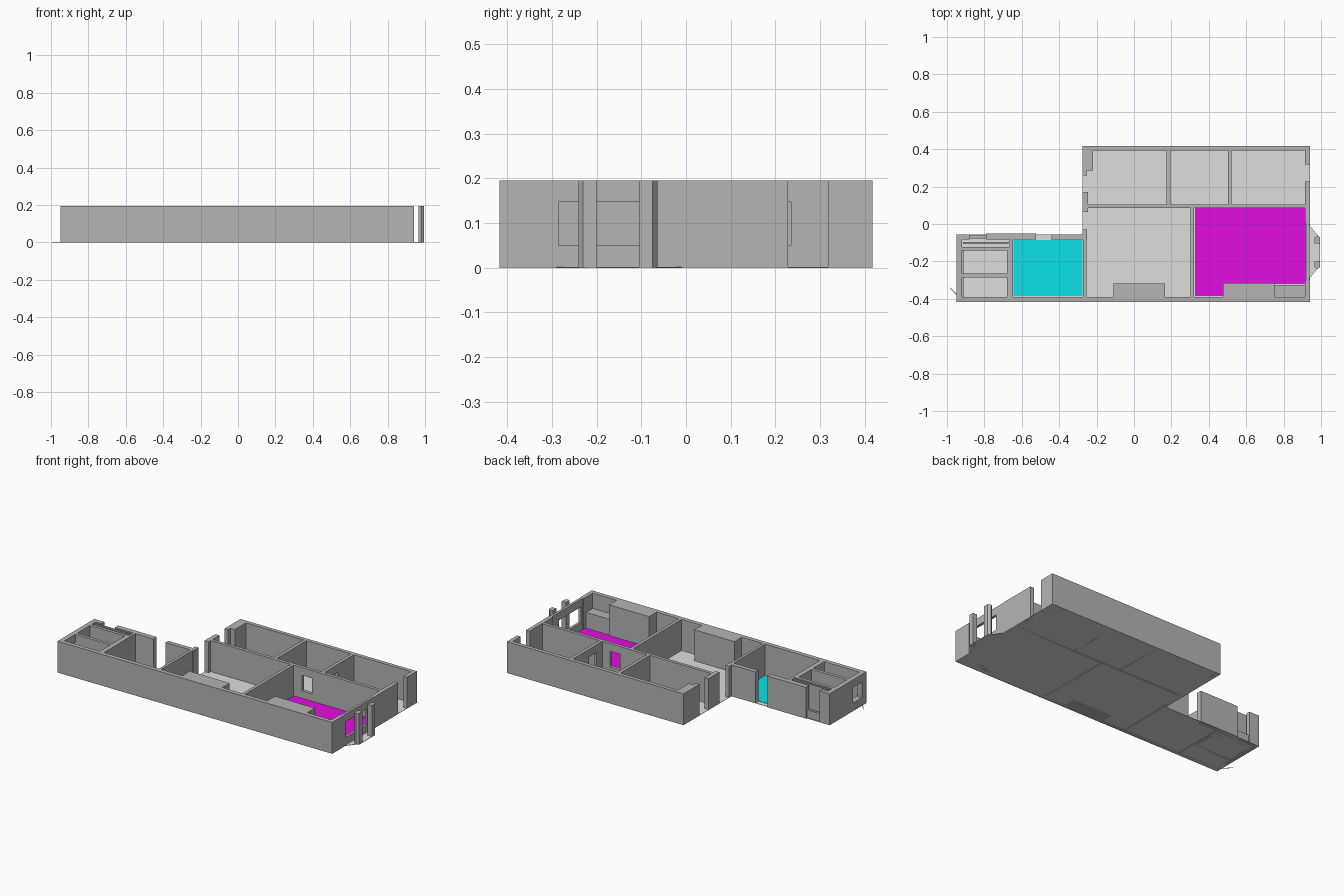
import bpy, bmesh

if "Cube" in bpy.data.objects:
    bpy.data.objects.remove(bpy.data.objects["Cube"])

H = 0.195            # wall height
SILL, HEAD = 0.05, 0.147


def material(name, rgb):
    m = bpy.data.materials.new(name)
    m.diffuse_color = (*rgb, 1)
    m.use_nodes = True
    m.node_tree.nodes["Principled BSDF"].inputs["Base Color"].default_value = m.diffuse_color
    return m


WALL = material("wall_grey", (0.46, 0.46, 0.46))
FLOOR = material("floor_light_grey", (0.73, 0.73, 0.73))
MAGENTA = material("magenta_floor_paint", (0.76, 0.004, 0.76))
CYAN = material("cyan_floor_paint", (0.004, 0.76, 0.79))


def prism(name, pts, z0, z1, mat):
    """Extrude a flat outline from z0 to z1."""
    bm = bmesh.new()
    face = bm.faces.new([bm.verts.new((x, y, z0)) for x, y in pts])
    up = bmesh.ops.extrude_face_region(bm, geom=[face])["geom"]
    for v in up:
        if isinstance(v, bmesh.types.BMVert):
            v.co.z = z1
    bmesh.ops.recalc_face_normals(bm, faces=bm.faces)
    me = bpy.data.meshes.new(name)
    bm.to_mesh(me)
    bm.free()
    me.materials.append(mat)
    ob = bpy.data.objects.new(name, me)
    bpy.context.collection.objects.link(ob)
    return ob


def box(name, x0, x1, y0, y1, z0=0, z1=H, mat=WALL):
    return prism(name, [(x0, y0), (x1, y0), (x1, y1), (x0, y1)], z0, z1, mat)


def window_wall(name, x0, x1, y0, y1, a, b):
    """Wall along its longer side with a rectangular opening from a to b."""
    if x1 - x0 > y1 - y0:
        spans = [(x0, a, y0, y1), (b, x1, y0, y1), (a, b, y0, y1)]
    else:
        spans = [(x0, x1, y0, a), (x0, x1, b, y1), (x0, x1, a, b)]
    box(name + "_start", *spans[0])
    box(name + "_end", *spans[1])
    box(name + "_sill", *spans[2], 0, SILL)
    box(name + "_lintel", *spans[2], HEAD, H)


# Floors
box("main_floor", -0.275, 0.94, -0.417, 0.417, 0, 0.002, FLOOR)
box("wing_floor", -0.945, -0.275, -0.417, -0.055, 0, 0.002, FLOOR)
prism("bay_floor", [(0.94, -0.29), (0.995, -0.22), (0.995, -0.075), (0.94, -0.01)], 0, 0.002, FLOOR)
prism("step_edge", [(-0.945, -0.385), (-0.945, -0.375), (-0.995, -0.33)], 0, 0.002, FLOOR)
prism("magenta_room_floor",
      [(0.325, -0.385), (0.475, -0.385), (0.475, -0.32), (0.92, -0.32), (0.92, 0.085), (0.325, 0.085)],
      0.002, 0.004, MAGENTA)
box("cyan_room_floor", -0.645, -0.275, -0.385, -0.085, 0.002, 0.004, CYAN)

# Outer walls
box("front_wall", -0.95, 0.94, -0.417, -0.39)
box("back_wall", -0.275, 0.94, 0.393, 0.417)
box("left_wall_back", -0.275, -0.25, 0.26, 0.393)
box("left_wall_pier", -0.25, -0.22, 0.285, 0.393)
box("left_wall_middle", -0.275, -0.247, 0.065, 0.17)
box("left_wall_front_pier", -0.275, -0.25, -0.085, -0.03)
box("left_wall_front", -0.272, -0.255, -0.39, -0.085)
box("right_wall_back", 0.915, 0.94, 0.318, 0.393)
box("right_wall_middle", 0.915, 0.94, 0.0, 0.228)
window_wall("bay_wall", 0.922, 0.938, -0.30, 0.0, -0.285, -0.07)
box("right_wall_front", 0.915, 0.94, -0.39, -0.30)

# Inner walls
window_wall("corridor_wall", -0.25, 0.915, 0.085, 0.105, 0.38, 0.45)
box("back_partition_left", 0.175, 0.195, 0.105, 0.393)
window_wall("back_partition_right", 0.502, 0.522, 0.105, 0.393, 0.16, 0.235)
box("living_partition", 0.303, 0.322, -0.39, 0.085)

# Chimney blocks and low cupboard
box("left_chimney_block", -0.11, 0.165, -0.39, -0.318)
box("right_chimney_block", 0.475, 0.75, -0.39, -0.315)
box("low_cupboard", 0.75, 0.915, -0.39, -0.325, 0, 0.1)

# Bay posts with chamfered corners
for i, y in enumerate((-0.22, -0.085)):
    s = 1 if i else -1
    prism(f"bay_post_{i + 1}",
          [(0.965, y - s * 0.02), (0.995, y - s * 0.02), (0.995, y + s * 0.01),
           (0.98, y + s * 0.021), (0.965, y + s * 0.012)], 0, H, WALL)

# Wing walls
window_wall("wing_left_wall", -0.95, -0.92, -0.39, -0.055, -0.37, -0.285)
for i, (a, b, t) in enumerate(((-0.92, -0.88, -0.055), (-0.79, -0.525, -0.05), (-0.44, -0.275, -0.055))):
    box(f"wing_back_wall_{i + 1}", a, b, -0.082, t)
box("wing_window_sill", -0.88, -0.79, -0.078, -0.062, 0, SILL)
box("wing_partition", -0.665, -0.648, -0.39, -0.082)

# Small closets in the wing
box("closet_wall_back", -0.92, -0.665, -0.142, -0.122)
box("closet_wall_front", -0.92, -0.665, -0.285, -0.265)
box("closet_screen", -0.915, -0.67, -0.108, -0.096)
for i, (y0, y1) in enumerate(((-0.265, -0.142), (-0.39, -0.285))):
    box(f"closet_lining_left_{i + 1}", -0.92, -0.912, y0, y1, 0, SILL)
    box(f"closet_lining_right_{i + 1}", -0.678, -0.665, y0, y1)
